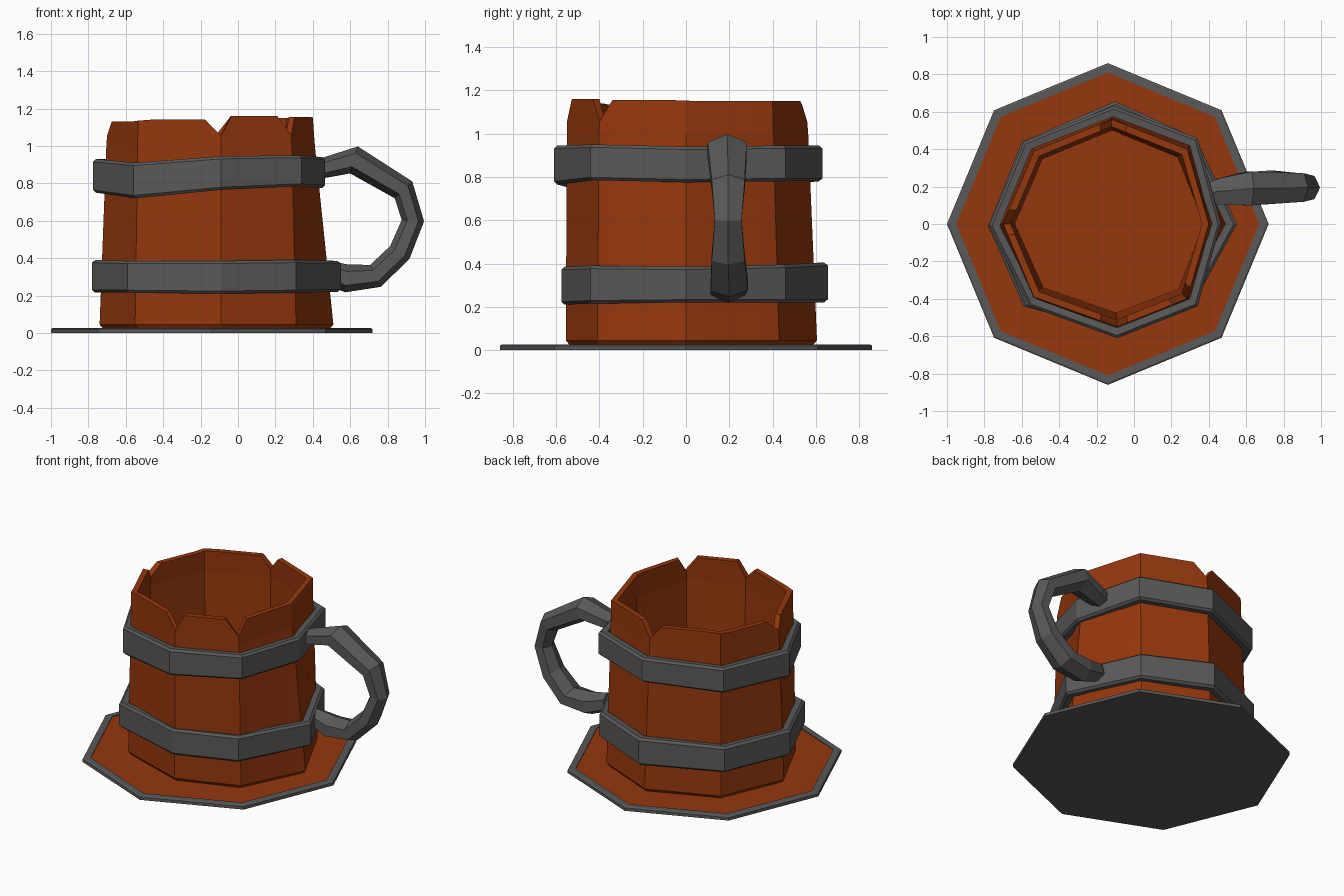
import bpy, bmesh, math
from mathutils import Vector

if "Cube" in bpy.data.objects:
    bpy.data.objects.remove(bpy.data.objects["Cube"])

CX = -0.13


def material(name, rgb):
    m = bpy.data.materials.new(name)
    m.diffuse_color = (*rgb, 1)
    m.use_nodes = True
    m.node_tree.nodes["Principled BSDF"].inputs["Base Color"].default_value = m.diffuse_color
    return m


WOOD = material("wood", (0.30, 0.038, 0.004))
IRON = material("iron", (0.10, 0.10, 0.10))


def loft(name, rings, mat, wrap=False):
    """Skin a list of equal point loops; cap the ends or wrap round."""
    bm = bmesh.new()
    vs = [[bm.verts.new(p) for p in r] for r in rings]
    n = len(vs[0])
    for i in range(len(vs) if wrap else len(vs) - 1):
        a, b = vs[i], vs[(i + 1) % len(vs)]
        for j in range(n):
            k = (j + 1) % n
            bm.faces.new((a[j], a[k], b[k], b[j]))
    if not wrap:
        bm.faces.new(vs[0])
        bm.faces.new(vs[-1])
    bmesh.ops.recalc_face_normals(bm, faces=bm.faces)
    me = bpy.data.meshes.new(name)
    bm.to_mesh(me)
    bm.free()
    me.materials.append(mat)
    ob = bpy.data.objects.new(name, me)
    bpy.context.collection.objects.link(ob)
    return ob


def octagon(r, z):
    return [(-0.14 + r * math.cos(i * math.pi / 4), r * math.sin(i * math.pi / 4), z)
            for i in range(8)]


# Coaster: iron tray with raised rim, wooden inlay
loft("coaster_rim", [octagon(0.86, 0), octagon(0.86, 0.02), octagon(0.85, 0.026),
                     octagon(0.81, 0.026), octagon(0.81, 0.01)], IRON)
loft("coaster_inlay", [octagon(0.812, 0.008), octagon(0.812, 0.021)], WOOD)

# Mug corners, counter-clockwise from the right
BOTTOM = [(0.51, 0), (0.30, 0.43), (-0.11, 0.605), (-0.56, 0.42),
          (-0.74, 0), (-0.55, -0.40), (-0.09, -0.555), (0.31, -0.41)]
TOP = [(0.40, 0), (0.285, 0.40), (-0.12, 0.56), (-0.535, 0.39),
       (-0.70, 0), (-0.535, -0.39), (-0.09, -0.55), (0.285, -0.40)]
NOTCHED = {2, 4, 6, 7}
STAVE_Z = [1.15, 1.15, 1.14, 1.13, 1.13, 1.14, 1.16, 1.155]


def stave_ring(t, scale, z=None):
    """Octagon with extra points beside each corner; z=None gives the broken rim."""
    c = [Vector(b).lerp(Vector(a), t) for b, a in zip(BOTTOM, TOP)]
    mid = Vector((CX, 0))
    c = [mid + (p - mid) * scale for p in c]
    out = []
    for i in range(8):
        p, prev, nxt = c[i], c[i - 1], c[(i + 1) % 8]
        notch = 1.055 if i in NOTCHED else (STAVE_Z[i] + STAVE_Z[i - 1]) / 2
        for q, h in ((p.lerp(prev, 0.2), STAVE_Z[i - 1]), (p, notch),
                     (p.lerp(nxt, 0.15), STAVE_Z[i])):
            out.append((q.x, q.y, h if z is None else z))
    return out


loft("mug_body", [stave_ring(0, 0.97, 0.024), stave_ring(0, 1, 0.045),
                  stave_ring(0.9, 1, 1.0), stave_ring(1, 1), stave_ring(1, 0.93),
                  stave_ring(0.9, 0.93, 1.0), stave_ring(0.5, 0.86, 0.10)], WOOD)


# Iron hoops: chamfered section following slightly uneven corners
def hoop(name, corners, low, high):
    section = [(0.91, 0.02), (0.975, 0.0), (1, 0.08), (1, 0.92), (0.975, 1), (0.91, 0.98)]
    rings = [[(CX + (x - CX) * s, y * s, lo + (hi - lo) * t)
              for (x, y), lo, hi in zip(corners, low, high)] for s, t in section]
    loft(name, rings, IRON, wrap=True)


hoop("lower_hoop",
     [(0.55, 0), (0.33, 0.46), (-0.10, 0.655), (-0.60, 0.44),
      (-0.78, -0.01), (-0.59, -0.44), (-0.09, -0.575), (0.31, -0.44)],
     [0.22, 0.22, 0.22, 0.22, 0.215, 0.215, 0.21, 0.215],
     [0.385, 0.395, 0.405, 0.395, 0.39, 0.385, 0.385, 0.39])
hoop("upper_hoop",
     [(0.465, 0), (0.34, 0.46), (-0.11, 0.63), (-0.59, 0.44),
      (-0.775, -0.01), (-0.56, -0.44), (-0.09, -0.61), (0.34, -0.44)],
     [0.775, 0.78, 0.78, 0.76, 0.75, 0.72, 0.765, 0.785],
     [0.94, 0.945, 0.945, 0.93, 0.93, 0.91, 0.945, 0.95])

# Handle: hexagonal tube along a bent path (x, y, z, radius in plane, half width)
PATH = [(0.40, 0.165, 0.87, 0.050, 0.06), (0.47, 0.175, 0.885, 0.055, 0.075),
        (0.62, 0.19, 0.925, 0.075, 0.095), (0.885, 0.195, 0.765, 0.065, 0.08),
        (0.935, 0.195, 0.60, 0.060, 0.065), (0.865, 0.195, 0.43, 0.062, 0.08),
        (0.735, 0.20, 0.305, 0.065, 0.09), (0.58, 0.195, 0.292, 0.075, 0.085),
        (0.45, 0.185, 0.33, 0.060, 0.06)]
rings = []
for i, (x, y, z, r, w) in enumerate(PATH):
    a, b = PATH[max(i - 1, 0)], PATH[min(i + 1, len(PATH) - 1)]
    side = Vector((-(b[2] - a[2]), 0, b[0] - a[0])).normalized()
    ring = []
    for k in range(6):
        ang = math.pi / 6 + k * math.pi / 3
        ring.append(Vector((x, y, z)) + side * (r * math.sin(ang)) +
                    Vector((0, w * 1.1 * math.cos(ang), 0)))
    rings.append(ring)
loft("handle", rings, IRON)
